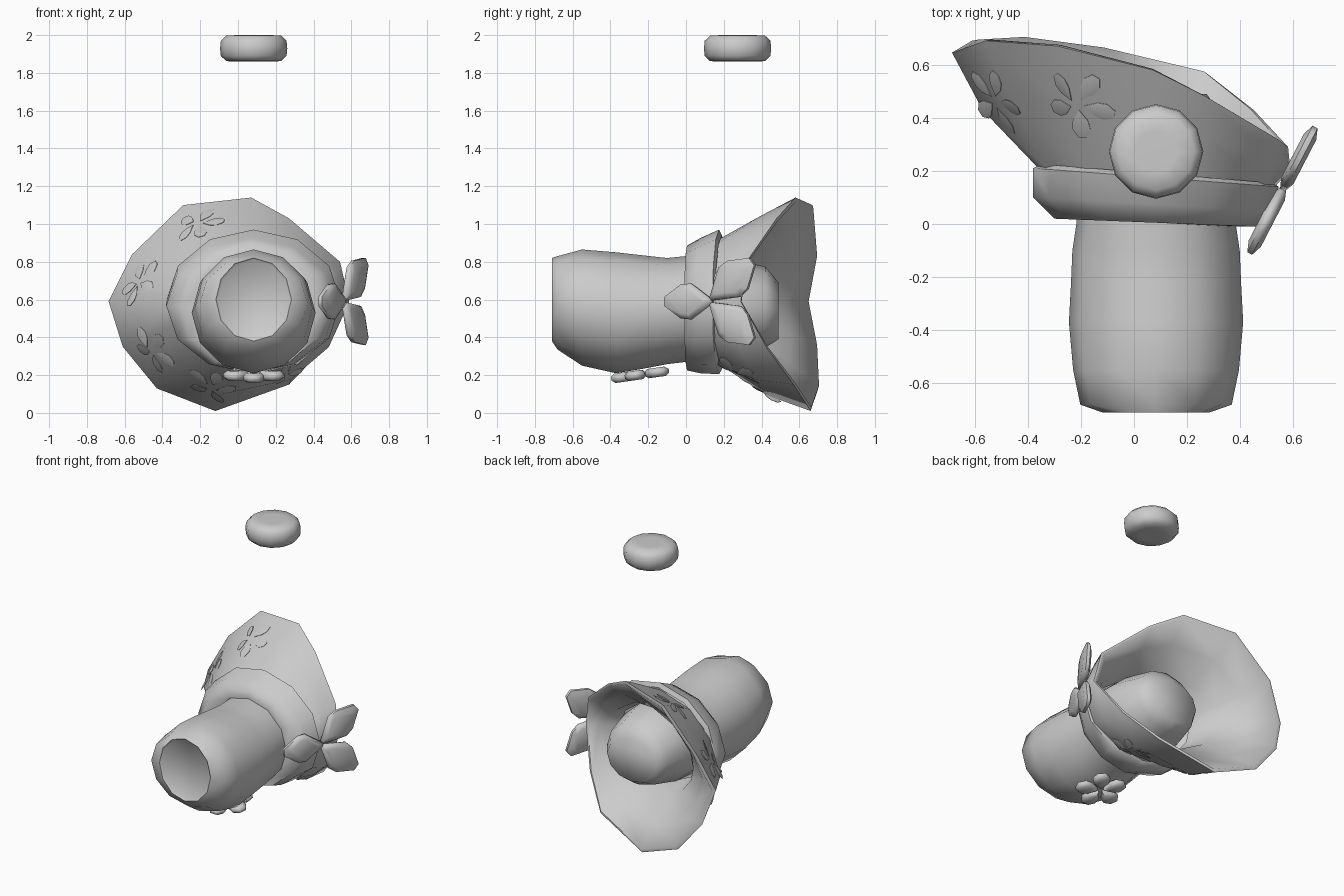
import bpy, bmesh
from math import cos, sin, pi, atan2, radians
from mathutils import Vector
from mathutils.bvhtree import BVHTree

if "Cube" in bpy.data.objects:
    bpy.data.objects.remove(bpy.data.objects["Cube"])


def loft(name, rings, cap_start=True, cap_end=True):
    """Skin a list of equal-length point rings."""
    bm = bmesh.new()
    vs = [[bm.verts.new(p) for p in r] for r in rings]
    n = len(vs[0])
    for a, b in zip(vs, vs[1:]):
        for i in range(n):
            bm.faces.new((a[i], a[(i + 1) % n], b[(i + 1) % n], b[i]))
    if cap_start:
        bm.faces.new(vs[0])
    if cap_end:
        bm.faces.new(vs[-1])
    bmesh.ops.recalc_face_normals(bm, faces=bm.faces)
    me = bpy.data.meshes.new(name)
    bm.to_mesh(me)
    tree = BVHTree.FromBMesh(bm)
    bm.free()
    ob = bpy.data.objects.new(name, me)
    bpy.context.collection.objects.link(ob)
    return ob, tree


def ring(x0, x1, z0, z1, y_left, y_right, angles):
    """Ellipse across x/z, slanted in y from left to right."""
    out = []
    for a in angles:
        c, s = cos(a), sin(a)
        out.append(Vector(((x0 + x1) / 2 + (x1 - x0) / 2 * c,
                           (y_left + y_right) / 2 + (y_right - y_left) / 2 * c,
                           (z0 + z1) / 2 + (z1 - z0) / 2 * s)))
    return out


LEAF = [(-1, 0), (-.25, -.85), (.35, -1), (.9, -.45), (.9, .45), (.35, 1), (-.25, .85)]
DIAMOND = [(-1, -.1), (-.1, -1), (.3, -.95), (1, -.25),
           (1, .25), (.3, .95), (-.1, 1), (-1, .1)]


def petal(name, centre, u, v, angle, inner, outer, width, thick, shape=LEAF, onto=None):
    """Thin pillow-like petal in the plane of u and v, or hugging a surface."""
    n = u.cross(v).normalized()
    d = u * cos(angle) + v * sin(angle)
    e = n.cross(d)
    half = (outer - inner) / 2
    mid = centre + d * (inner + half)
    if onto:
        loc, nor, _, _ = onto.find_nearest(mid)
        up = nor if nor.y < 0 else -nor
        mid, d, e, n = loc + up * .003, d - up * d.dot(up), e - up * e.dot(up), up
    rings = []
    for k, h in ((.7, -thick), (1, -thick * .4), (1, thick * .4), (.7, thick)):
        rings.append([mid + d * (a * half * k) + e * (b * width / 2 * k) + n * h
                      for a, b in shape])
    loft(name, rings)


even = [2 * pi * i / 12 for i in range(12)]

# Tube-shaped crown, running through the band and into the brim
profile = [(-.70, .19, .39, .81), (-.71, .20, .38, .82), (-.68, .285, .335, .83),
           (-.55, .312, .25, .865), (-.37, .328, .21, .85), (-.22, .32, .235, .833),
           (-.1, .315, .258, .82), (0, .30, .27, .83), (.2, .30, .29, .82),
           (.42, .24, .345, .775), (.49, .19, .39, .69)]
loft("crown", [ring(.083 - r, .083 + r, a, b, y, y, even) for y, r, a, b in profile])

# Rounded band around the crown
band = [(-.22, .38, .27, .83, .02, -.01), (-.30, .46, .225, .885, .02, -.01),
        (-.38, .52, .21, .925, .10, .05), (-.38, .545, .205, .97, .21, .14),
        (-.35, .52, .23, .94, .225, .155)]
loft("band", [ring(*b, even) for b in band], False, False)

# Flared, slanted brim with an inner funnel
rim = [Vector(p) for p in (
    (.58, .29, .59), (.54, .32, .80), (.27, .48, 1.03), (.07, .58, 1.14),
    (-.29, .67, 1.10), (-.56, .69, .84), (-.685, .645, .59), (-.61, .69, .35),
    (-.43, .70, .13), (-.12, .66, .01), (.27, .57, .15), (.45, .43, .34))]
ang = [atan2(p.z - .58, p.x - .08) for p in rim]
base = ring(-.36, .53, .23, .92, .21, .14, ang)
mid = [a.lerp(b, .55) + Vector((a.x - .08, -.3, min(a.z - .58, 0))) *
       (.07 if a.z < .7 else .02) for a, b in zip(base, rim)]
lip = [p + Vector((.08 - p.x, .12, .58 - p.z)) * .035 for p in rim]
throat = ring(-.35, .46, .29, .85, .42, .18, ang)
inner_mid = [a.lerp(b, .5) for a, b in zip(throat, lip)]
back = ring(-.27, .42, .30, .82, .22, .12, ang)
_, tree = loft("brim", [base, mid, rim, lip, inner_mid, throat, back], False, False)

# Flat flowers hugging the brim
for k, (x, z, turn) in enumerate([(-.21, 1.0, 10), (-.52, .69, 40), (-.45, .33, 70),
                                  (-.14, .14, 20), (.24, .22, 50)]):
    hit, nor, _, _ = tree.ray_cast(Vector((x, -2, z)), Vector((0, 1, 0)))
    if hit is None:
        continue
    if nor.y > 0:
        nor = -nor
    u = nor.orthogonal().normalized()
    v = nor.cross(u)
    for i in range(5):
        petal(f"brim_flower_{k}_petal_{i}", hit, u, v, radians(turn + 72 * i),
              .025, .15, .07, .003, LEAF, tree)

# Large flower on the right edge
u, v = Vector((.46, .888, 0)), Vector((0, 0, 1))
for i, (a, length, w) in enumerate([(180, .26, .19), (39, .335, .2), (-39, .335, .2)]):
    petal(f"side_flower_petal_{i}", Vector((.555, .12, .59)), u, v,
          radians(a), -.02 if i == 0 else .02, length, w, .026, DIAMOND)

# Five-petal flower under the crown
u, v = Vector((1, 0, 0)), Vector((0, .99, .14)).normalized()
for i in range(5):
    petal(f"under_flower_petal_{i}", Vector((.083, -.235, .203)), u, v,
          radians(270 + 72 * i), .02, .17, .11, .025)

# Floating button
loft("button", [[Vector((.083 + r * cos(a), .273 + r * sin(a), z)) for a in even]
                for r, z in ((.08, 1.86), (.145, 1.862), (.174, 1.89), (.178, 1.93),
                             (.174, 1.97), (.145, 1.998), (.08, 2.0))])

bpy.ops.object.select_all(action='SELECT')
bpy.context.view_layer.objects.active = bpy.data.objects["crown"]
bpy.ops.object.shade_smooth_by_angle(angle=radians(62))
